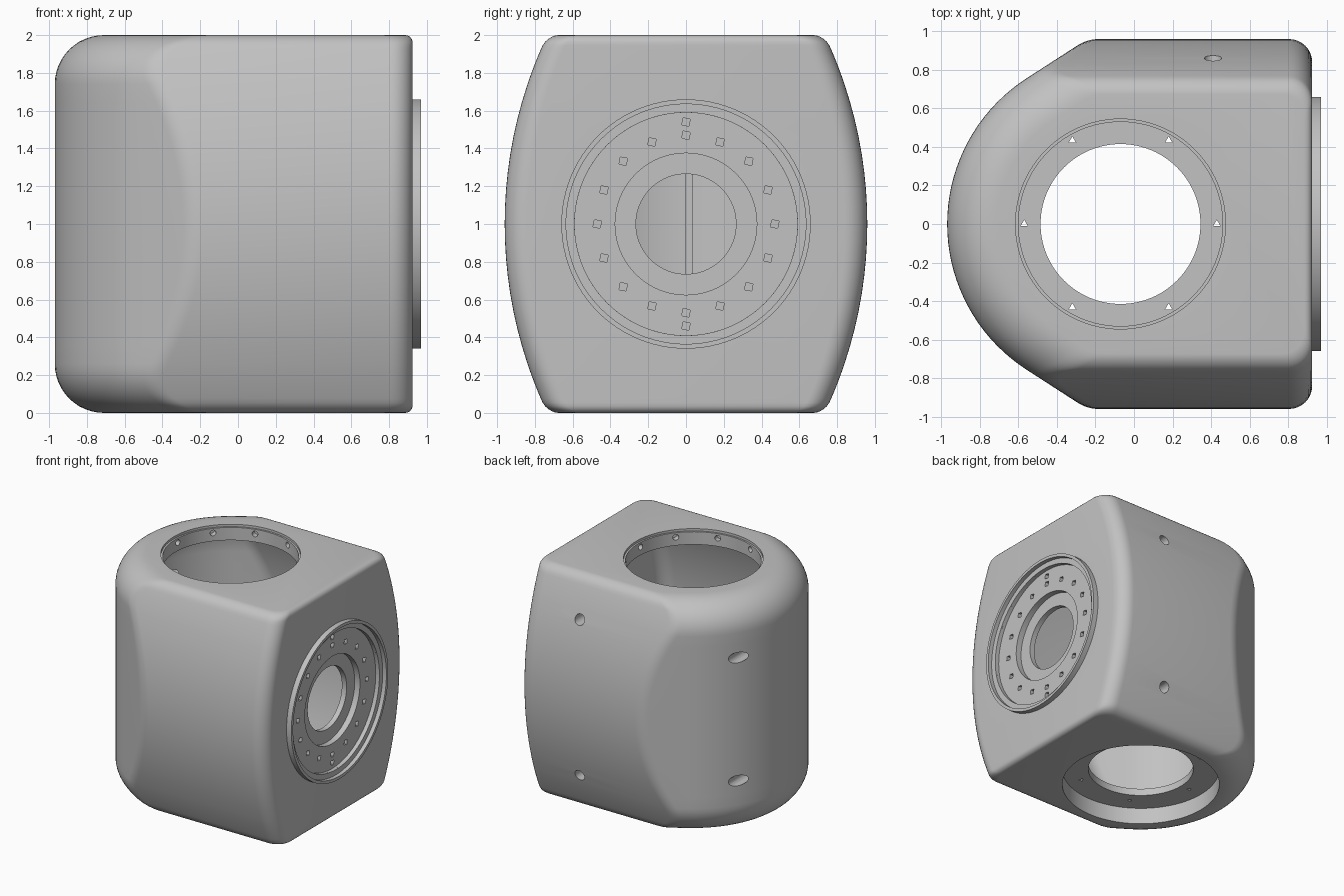
import bpy, bmesh
from math import sin, cos, asin, pi, sqrt, radians
from mathutils import Matrix, Vector

if "Cube" in bpy.data.objects:
    bpy.data.objects.remove(bpy.data.objects["Cube"])

AXIS_X = -0.07          # centre of the rounded end and of the vertical bore
TANGENT = asin(0.84)    # where the round end runs into the slanted flats

grey = bpy.data.materials.new("housing_grey")
grey.use_nodes = True
grey.diffuse_color = (0.54, 0.54, 0.54, 1)
grey.node_tree.nodes["Principled BSDF"].inputs["Base Color"].default_value = grey.diffuse_color


def make_object(name, bm):
    bmesh.ops.remove_doubles(bm, verts=bm.verts, dist=1e-5)
    bmesh.ops.recalc_face_normals(bm, faces=bm.faces)
    mesh = bpy.data.meshes.new(name)
    bm.to_mesh(mesh)
    bm.free()
    mesh.materials.append(grey)
    obj = bpy.data.objects.new(name, mesh)
    bpy.context.collection.objects.link(obj)
    return obj


def drill(bm, start, end, radius, sides=64, turn=0.0):
    """Add a closed cylinder running from start to end."""
    a, b = Vector(start), Vector(end)
    spin = (b - a).to_track_quat('Z', 'Y').to_matrix().to_4x4()
    bmesh.ops.create_cone(bm, cap_ends=True, segments=sides, radius1=radius, radius2=radius,
                          depth=(b - a).length,
                          matrix=Matrix.Translation((a + b) / 2) @ spin @ Matrix.Rotation(turn, 4, 'Z'))


def subtract(target, cutter):
    cutter.hide_render = True
    mod = target.modifiers.new("cut", 'BOOLEAN')
    mod.operation, mod.solver, mod.object = 'DIFFERENCE', 'EXACT', cutter
    bpy.context.view_layer.objects.active = target
    bpy.ops.object.modifier_apply(modifier=mod.name)
    bpy.data.objects.remove(cutter)


def cut(target, drills):
    """Cut a group of separate cylinders out of the target."""
    bm = bmesh.new()
    for args in drills:
        drill(bm, *args)
    subtract(target, make_object("cutter", bm))


def inset(d, r):
    """Sideways setback of a fillet of radius r at distance d from its end."""
    return r - sqrt(r * r - (r - d) ** 2) if d < r else 0.0


def outline(z, wall):
    """Plan section set in by wall: round end, slanted flat, barrel side, rounded corner."""
    d = min(z, 2 - z)
    R = 0.9 - inset(d, 0.26) - wall
    w = 0.96 - (2.33 - sqrt(2.33 ** 2 - (z - 1) ** 2)) - inset(d, 0.06) - wall
    xe = 0.925 - inset(d, 0.04) - wall
    end = min(TANGENT, asin(min(1, w / R)))
    half = [(AXIS_X - R * cos(end * i / 18), R * sin(end * i / 18)) for i in range(19)]
    # Softened corner between slanted flat and barrel side
    corner = (0.84 * w - R) / cos(TANGENT) if w > 0.84 * R else -R * cos(end)
    corner += AXIS_X
    soft = min(0.06, 0.9 * (Vector((corner, w)) - Vector(half[-1])).length)
    for i in range(7):
        t = i / 6
        back = soft * (1 - t) ** 2
        half.append((corner - back * sin(end) + soft * t * t, w - back * cos(end)))
    f = 0.12
    half += [(xe - f + f * sin(pi * i / 16), w - f + f * cos(pi * i / 16)) for i in range(9)]
    return half + [(x, -y) for x, y in reversed(half[1:])]


def loft(name, levels, wall):
    """Stack plan sections into a closed solid."""
    bm = bmesh.new()
    loops = [[bm.verts.new((x, y, z)) for x, y in outline(z, wall)] for z in levels]
    for low, high in zip(loops, loops[1:]):
        for i in range(len(low)):
            j = (i + 1) % len(low)
            bm.faces.new((low[i], low[j], high[j], high[i]))
    bm.faces.new(loops[0][::-1])
    bm.faces.new(loops[-1])
    return make_object(name, bm)


# Housing body with a hollow that follows its shape
fillet = [0.26 * (1 - cos(pi / 2 * i / 12)) for i in range(13)]
levels = fillet + [0.26 + 1.48 * i / 16 for i in range(1, 16)] + [2 - d for d in reversed(fillet)]
body = loft("housing_body", levels, 0)
subtract(body, loft("hollow", [0.2 + 1.67 * i / 16 for i in range(17)], 0.12))


def upright(z0, z1, radius):
    return ((AXIS_X, 0, z0), (AXIS_X, 0, z1), radius, 96)


def sideways(x0, x1, radius):
    return ((x0, 0, 1), (x1, 0, 1), radius, 80)


# Wide top opening, stepped bottom opening, stepped side port
for step in (upright(1.98, 2.1, 0.545), upright(1.8, 2.1, 0.53), upright(-0.1, 0.3, 0.415),
             upright(-0.1, 0.14, 0.62), sideways(0.9, 1.1, 0.59), sideways(0.85, 1.1, 0.375),
             sideways(0.7, 1.1, 0.265)):
    cut(body, [step])

# Small triangular holes through the bottom ledge
ring = [(AXIS_X + 0.5 * cos(pi * i / 3), 0.5 * sin(pi * i / 3)) for i in range(6)]
cut(body, [((x, y, -0.1), (x, y, 0.3), 0.022, 3, pi) for x, y in ring])

# Small radial holes in the wall of the top opening
spokes = [radians(104 + 36 * i) for i in range(10)]
cut(body, [((AXIS_X + 0.5 * cos(a), 0.5 * sin(a), 1.94), (AXIS_X + 0.58 * cos(a), 0.58 * sin(a), 1.94),
            0.025, 12) for a in spokes])

# Square bolt holes around the side port
bolts = [(0.47, pi * i / 8) for i in range(16)] + [(0.54, pi / 2), (0.54, -pi / 2)]
cut(body, [((0.86, r * cos(a), 1 + r * sin(a)), (1.0, r * cos(a), 1 + r * sin(a)), 0.027, 4, 0.6)
           for r, a in bolts])

# Mounting holes in the back, drilled forward
cut(body, [((0.41, 0.6, 1 + s * 0.67), (0.41, 1.2, 1 + s * 0.67), 0.045, 24) for s in (-1, 1)]
    + [((-0.83, 0.25, 1 + s * 0.53), (-0.83, 1.0, 1 + s * 0.53), 0.045, 24) for s in (-1, 1)])

# Raised rim round the side port, turned about x
bm = bmesh.new()
profile = [(0.89, 0.66), (0.97, 0.66), (0.97, 0.635), (0.935, 0.635), (0.935, 0.59), (0.89, 0.59)]
verts = [bm.verts.new((x, r, 1)) for x, r in profile]
edges = [bm.edges.new((verts[i - 1], verts[i])) for i in range(len(verts))]
bmesh.ops.spin(bm, geom=verts + edges, cent=(0, 0, 1), axis=(1, 0, 0), angle=2 * pi, steps=96)
port_rim = make_object("port_rim", bm)

# Narrow rib on the inside of the round end
bm = bmesh.new()
bmesh.ops.create_cube(bm, size=1, matrix=Matrix.Translation((-0.83, 0.015, 1.03))
                      @ Matrix.Diagonal((0.06, 0.04, 1.6, 1)))
rib = make_object("inner_rib", bm)

# Smooth curved faces, keep machined edges crisp
for obj in (body, port_rim, rib):
    bpy.ops.object.select_all(action='DESELECT')
    obj.select_set(True)
    bpy.context.view_layer.objects.active = obj
    bpy.ops.object.shade_smooth_by_angle(angle=radians(35))
